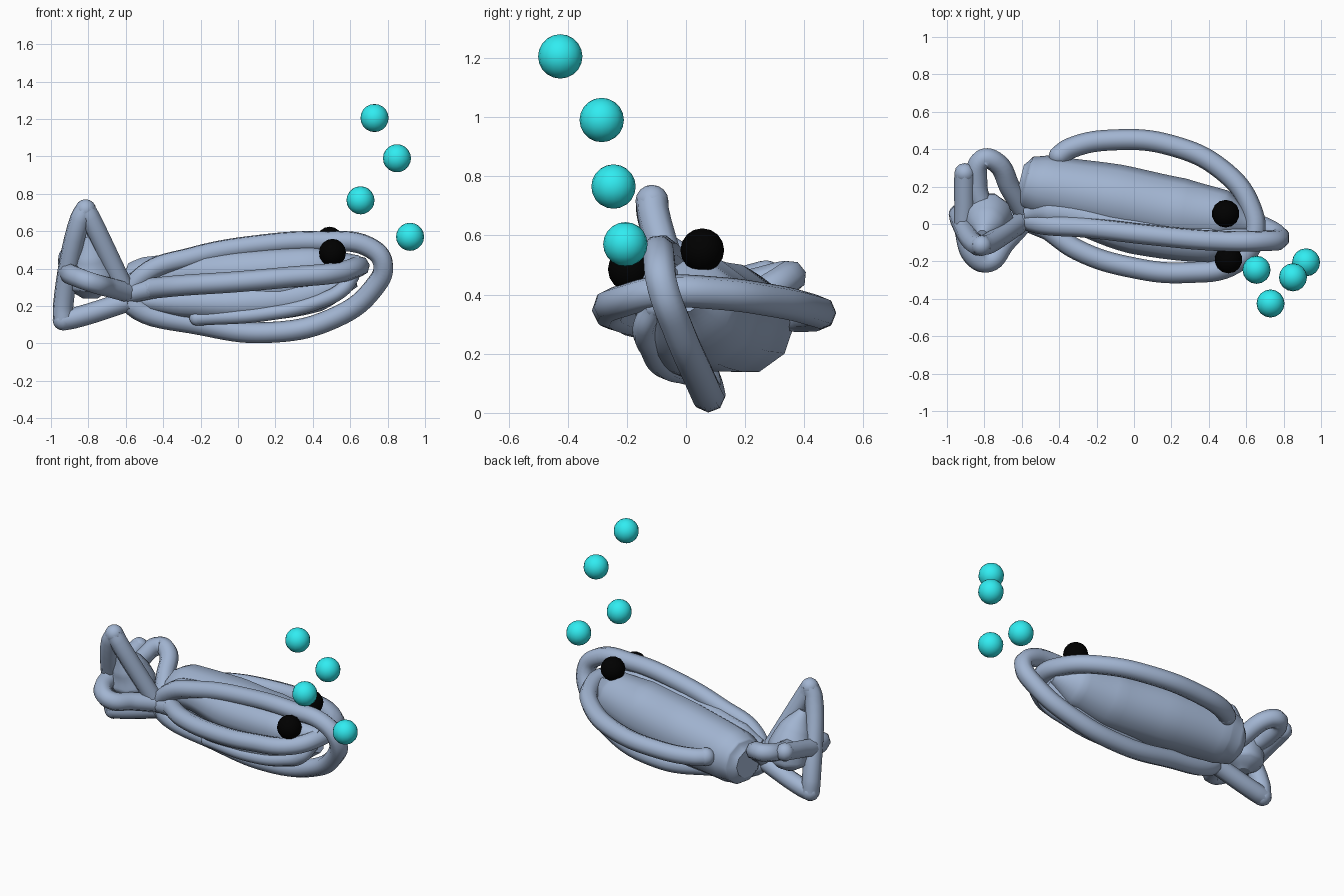
import bpy


def paint(obj, name, color):
    mat = bpy.data.materials.get(name) or bpy.data.materials.new(name)
    mat.diffuse_color = color
    obj.data.materials.append(mat)


def smooth(obj):
    for p in obj.data.polygons:
        p.use_smooth = True


def ball(name, loc, scale, seg=20, rings=12):
    bpy.ops.mesh.primitive_uv_sphere_add(segments=seg, ring_count=rings, radius=1, location=loc)
    o = bpy.context.object
    o.name = name
    o.scale = scale
    smooth(o)
    return o


def stroke(name, pts, r, closed=False, res=2, tips=()):
    """Brush stroke: round tube through points (x, y, z[, radius]); tips lists ends to round off."""
    cu = bpy.data.curves.new(name, 'CURVE')
    cu.dimensions = '3D'
    cu.bevel_depth = 1
    cu.bevel_resolution = res
    cu.resolution_u = 8
    cu.use_fill_caps = True
    sp = cu.splines.new('BEZIER')
    sp.bezier_points.add(len(pts) - 1)
    sp.use_cyclic_u = closed
    for bp, p in zip(sp.bezier_points, pts):
        bp.co = p[:3]
        bp.radius = p[3] if len(p) > 3 else r
        bp.handle_left_type = bp.handle_right_type = 'AUTO'
    o = bpy.data.objects.new(name, cu)
    bpy.context.collection.objects.link(o)
    bpy.ops.object.select_all(action='DESELECT')
    o.select_set(True)
    bpy.context.view_layer.objects.active = o
    bpy.ops.object.convert(target='MESH')
    o = bpy.context.object
    o.name = name
    smooth(o)
    paint(o, 'fish_blue', BLUE)
    for i in tips:
        rad = pts[i][3] if len(pts[i]) > 3 else r
        paint(ball(name + '_tip', pts[i][:3], (rad,) * 3, 12, 8), 'fish_blue', BLUE)


BLUE = (0.36, 0.46, 0.64, 1)
BLACK = (0.0, 0.0, 0.0, 1)
CYAN = (0.03, 0.84, 0.88, 1)
R = 0.056

# Body: thick tapered strokes
stroke('body', [(-0.61, 0.23, 0.29, 0.09), (-0.57, 0.22, 0.29, 0.145), (-0.48, 0.2, 0.3, 0.17),
                (-0.1, 0.13, 0.32, 0.19), (0.25, 0.06, 0.34, 0.185), (0.48, 0.03, 0.37, 0.15),
                (0.62, 0.0, 0.39, 0.05)], 0.18, res=3)
stroke('body_side', [(-0.58, 0.05, 0.33, 0.04), (-0.45, 0.07, 0.36, 0.09), (0.0, -0.04, 0.385, 0.12),
                     (0.4, -0.09, 0.41, 0.115), (0.65, -0.08, 0.42, 0.05)], 0.1)
stroke('body_lower', [(-0.56, 0.06, 0.23, 0.04), (-0.3, 0.03, 0.22, 0.08), (0.1, -0.01, 0.22, 0.1),
                      (0.42, -0.04, 0.27, 0.1), (0.62, -0.06, 0.35, 0.05)], 0.1)

# Outline loops: upright and level
stroke('upright_loop', [(-0.58, 0.03, 0.25, 0.05), (-0.5, 0.0, 0.37), (-0.25, -0.02, 0.46), (0.1, -0.06, 0.525),
                        (0.45, -0.09, 0.545), (0.7, -0.09, 0.515), (0.775, -0.08, 0.43),
                        (0.72, -0.03, 0.29), (0.5, 0.04, 0.13), (0.15, 0.075, 0.058),
                        (-0.2, 0.07, 0.1), (-0.56, 0.04, 0.2)], R, closed=True)
stroke('level_loop', [(-0.4, 0.365, 0.33), (-0.34, 0.405, 0.33), (-0.1, 0.45, 0.335), (0.2, 0.42, 0.35),
                      (0.47, 0.29, 0.38), (0.62, 0.1, 0.405), (0.64, -0.08, 0.41), (0.54, -0.21, 0.38),
                      (0.28, -0.26, 0.355), (0.0, -0.235, 0.33), (-0.3, -0.14, 0.31),
                      (-0.46, -0.03, 0.295)], R, tips=(0, -1))
stroke('level_loop_root', [(-0.6, 0.02, 0.26, 0.05), (-0.46, -0.03, 0.295)], R)

# Belly stroke with rounded tip
stroke('belly_stroke', [(-0.22, 0.0, 0.135), (0.15, -0.08, 0.16), (0.42, -0.12, 0.22),
                        (0.56, -0.14, 0.29), (0.61, -0.11, 0.36)], 0.04, tips=(0, -1))

# Tail: straight-sided upright triangle and level loop around a soft core
top, low, root = (-0.815, -0.115, 0.715), (-0.935, 0.05, 0.125), (-0.59, 0.02, 0.25)
stroke('tail_leg_front', [root, (-0.79, -0.11, 0.67), top], R, tips=(-1,))
stroke('tail_leg_back', [top, (-0.845, -0.11, 0.66), (-0.935, 0.04, 0.2), low], R, tips=(-1,))
stroke('tail_leg_low', [low, (-0.88, 0.05, 0.135), (-0.59, 0.03, 0.225)], R)
stroke('tail_level_loop', [(-0.58, 0.05, 0.26), (-0.66, 0.19, 0.36), (-0.745, 0.335, 0.45), (-0.81, 0.345, 0.46),
                           (-0.84, 0.22, 0.43), (-0.81, 0.08, 0.4)], R)
stroke('tail_side_stroke', [(-0.905, 0.27, 0.46), (-0.905, 0.12, 0.42), (-0.9, -0.05, 0.375), (-0.85, -0.18, 0.35),
                            (-0.78, -0.205, 0.325), (-0.69, -0.1, 0.3), (-0.58, 0.02, 0.27)], R, tips=(0,))
stroke('tail_core', [(-0.79, 0.05, 0.24, 0.04), (-0.79, 0.05, 0.29, 0.12), (-0.785, 0.03, 0.38, 0.14),
                     (-0.79, -0.01, 0.48, 0.1), (-0.81, -0.06, 0.58, 0.03)], 0.1, res=3)

# Eyes
for side, loc in (('left', (0.49, 0.055, 0.55)), ('right', (0.505, -0.19, 0.485))):
    paint(ball(side + '_eye', loc, (0.074,) * 3, seg=14, rings=8), 'eye_black', BLACK)

# Rising bubbles
for i, loc in enumerate([(0.92, -0.205, 0.57), (0.655, -0.245, 0.765), (0.85, -0.285, 0.99), (0.73, -0.425, 1.205)]):
    paint(ball('bubble_%d' % (i + 1), loc, (0.075,) * 3, seg=16, rings=10), 'bubble_cyan', CYAN)
